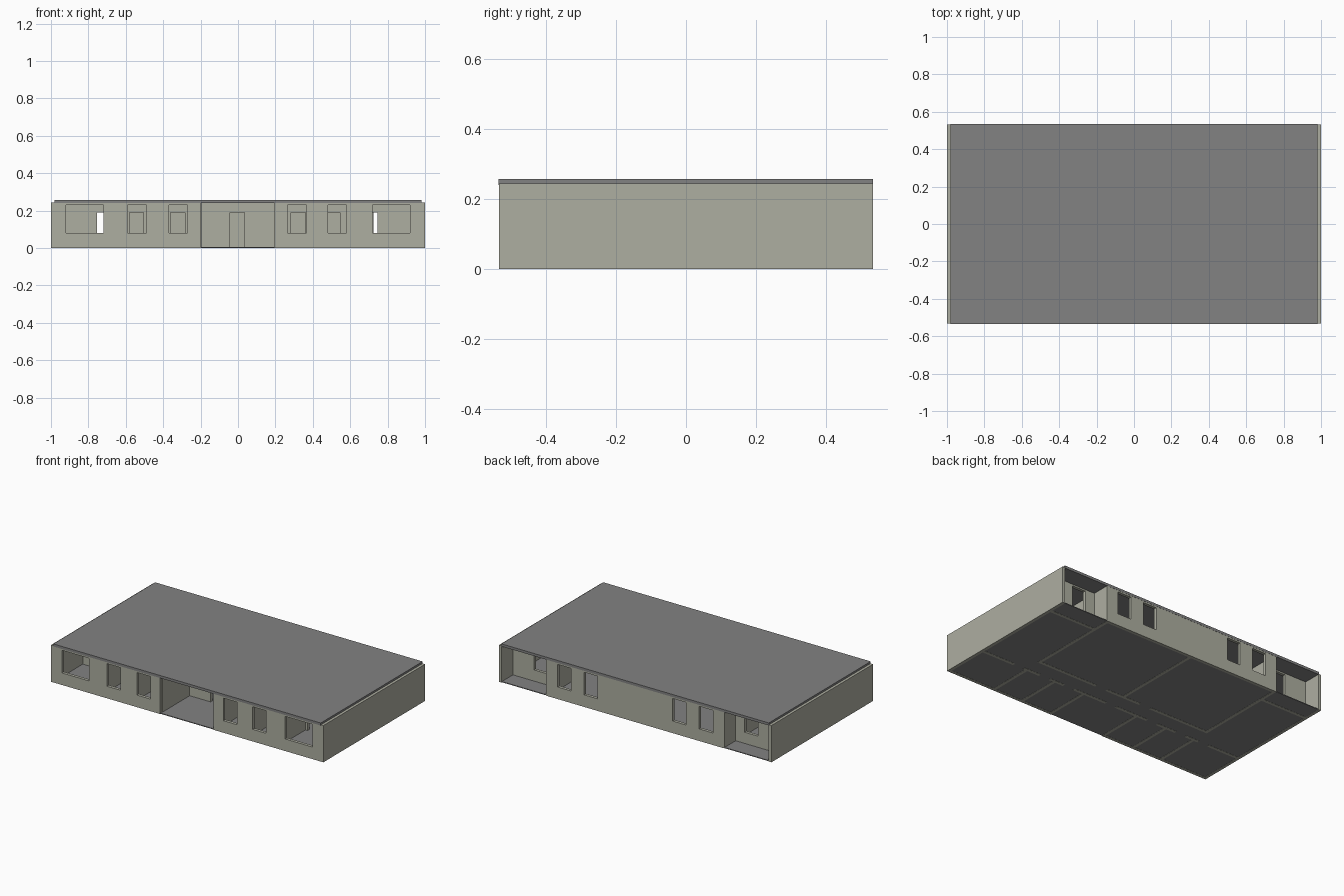
import bpy, bmesh
from mathutils import Vector

if "Cube" in bpy.data.objects:
    bpy.data.objects.remove(bpy.data.objects["Cube"])


def material(name, rgb):
    m = bpy.data.materials.new(name)
    m.diffuse_color = (*rgb, 1)
    m.use_nodes = True
    m.node_tree.nodes["Principled BSDF"].inputs["Base Color"].default_value = m.diffuse_color
    return m


WALL = material("pale olive wall", (0.42, 0.425, 0.355))
GREY = material("slab grey", (0.225, 0.225, 0.225))
T = 0.02            # wall thickness
H = 0.244           # wall height
Y0 = 0.533          # half depth of the building


def finish(name, bm, mat):
    bmesh.ops.recalc_face_normals(bm, faces=bm.faces)
    me = bpy.data.meshes.new(name)
    bm.to_mesh(me)
    bm.free()
    me.materials.append(mat)
    ob = bpy.data.objects.new(name, me)
    bpy.context.collection.objects.link(ob)
    return ob


def slab(name, lo, hi, mat):
    bm = bmesh.new()
    bmesh.ops.create_cube(bm, size=1)
    for v in bm.verts:
        v.co = Vector([lo[i] if v.co[i] < 0 else hi[i] for i in range(3)])
    return finish(name, bm, mat)


def wall(name, axis, at, a, b, openings=(), top=H):
    """Wall along axis from a to b, starting at `at`, with (u0, u1, z0, z1) holes."""
    us = sorted({a, b, *[u for o in openings for u in o[:2]]})
    zs = sorted({0, top, *[z for o in openings for z in o[2:]]})
    bm = bmesh.new()

    def point(u, z):
        return bm.verts.new((u, at, z) if axis == "x" else (at, u, z))

    for u0, u1 in zip(us, us[1:]):
        for z0, z1 in zip(zs, zs[1:]):
            cu, cz = (u0 + u1) / 2, (z0 + z1) / 2
            if any(o[0] < cu < o[1] and o[2] < cz < o[3] for o in openings):
                continue
            bm.faces.new([point(u0, z0), point(u1, z0), point(u1, z1), point(u0, z1)])
    bmesh.ops.remove_doubles(bm, verts=bm.verts, dist=1e-5)
    bmesh.ops.recalc_face_normals(bm, faces=bm.faces)
    ext = bmesh.ops.extrude_face_region(bm, geom=bm.faces[:], use_keep_orig=True)
    move = (0, T, 0) if axis == "x" else (T, 0, 0)
    bmesh.ops.translate(bm, vec=move,
                        verts=[g for g in ext["geom"] if isinstance(g, bmesh.types.BMVert)])
    return finish(name, bm, WALL)


def window(u0, u1):
    return (u0, u1, 0.08, 0.23)


def door(u0, u1):
    return (u0, u1, 0.0, 0.19)


TOP = 0.2405        # walls that sit under the roof slab

# floor and roof slabs
slab("floor", (-0.99, -Y0 + 0.002, 0.001), (0.99, Y0 - 0.002, 0.006), GREY)
slab("roof", (-0.982, -Y0 - 0.002, 0.240), (0.982, Y0 + 0.001, 0.257), GREY)

# outer side walls
wall("left_side_wall", "y", -1, -Y0, Y0)
wall("right_side_wall", "y", 1 - T, -Y0, Y0)

# front walls either side of the entrance recess
wall("front_wall_left", "x", -Y0, -1 + T, -0.198,
     [window(-0.92, -0.72), window(-0.59, -0.49), window(-0.37, -0.27)], TOP)
wall("front_wall_right", "x", -Y0, 0.195, 1 - T,
     [window(0.72, 0.92), window(0.48, 0.58), window(0.265, 0.365)], TOP)

# back wall between the corner porches
wall("back_wall", "x", Y0 - T, -0.655, 0.655,
     [window(-0.57, -0.47), window(-0.375, -0.275),
      window(0.275, 0.375), window(0.47, 0.57)], TOP)

# recessed walls of the two back corner porches
wall("porch_wall_left", "x", 0.395, -1 + T, -0.655, [window(-0.82, -0.72)], TOP)
wall("porch_wall_right", "x", 0.395, 0.655, 1 - T, [window(0.725, 0.825)], TOP)

# corridor walls with doorways; the first also backs the entrance recess
wall("corridor_front_wall", "x", -0.228, -1 + T, 1 - T,
     [door(-0.755, -0.68), door(-0.58, -0.505), door(-0.36, -0.283),
      door(-0.042, 0.035),
      door(0.283, 0.36), door(0.47, 0.545), door(0.67, 0.745)], TOP)
wall("corridor_back_wall", "x", -0.11, -0.655, 0.655,
     [door(-0.21, -0.13), door(0.13, 0.21)], TOP)

# cross walls, mirrored left and right
for side, s in (("left", -1), ("right", 1)):
    def cross(name, x, y0, y1):
        wall(f"{name}_{side}", "y", x if s > 0 else -x - T, y0, y1, (), TOP)
    cross("entrance_side_wall", 0.195, -Y0 + T, -0.228)
    cross("small_room_partition", 0.42, -Y0 + T, -0.228)
    cross("large_room_partition", 0.635, -Y0 + T, -0.228)
    cross("back_room_side_wall", 0.635, -0.09, Y0 - T)
wall("back_room_divider", "y", -T / 2, -0.09, Y0 - T, (), TOP)
